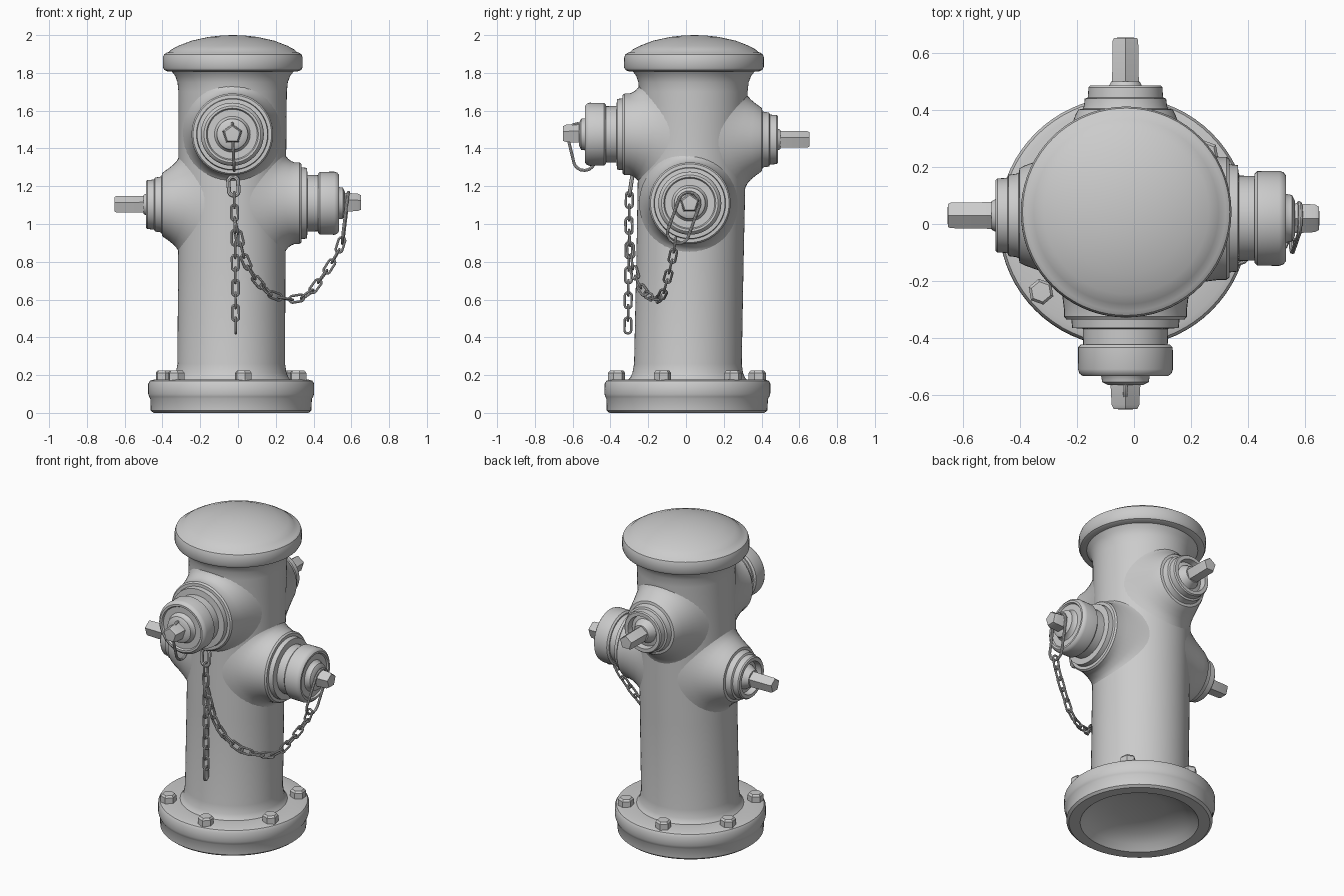
import bpy, bmesh
from math import sin, cos, pi, tau, sqrt, radians, copysign
from mathutils import Vector

if "Cube" in bpy.data.objects:
    bpy.data.objects.remove(bpy.data.objects["Cube"])

Z = Vector((0, 0, 1))
X = Vector((1, 0, 0))
BODY_R = 0.285


def centre(z):
    """Axis of the slightly leaning barrel."""
    return Vector((-0.037 + 0.005 * z, 0.005 + 0.02 * z, 0))


def finish(name, bm, angle=35):
    bmesh.ops.remove_doubles(bm, verts=bm.verts, dist=1e-5)
    bmesh.ops.recalc_face_normals(bm, faces=bm.faces)
    me = bpy.data.meshes.new(name)
    bm.to_mesh(me)
    bm.free()
    me.shade_smooth()
    me.set_sharp_from_angle(angle=radians(angle))
    ob = bpy.data.objects.new(name, me)
    bpy.context.collection.objects.link(ob)
    return ob


def skin(bm, rings, loop=False):
    vs = [[bm.verts.new(p) for p in ring] for ring in rings]
    pairs = list(zip(vs, vs[1:] + vs[:1])) if loop else list(zip(vs, vs[1:]))
    for a, b in pairs:
        n = len(a)
        for i in range(n):
            j = (i + 1) % n
            bm.faces.new((a[i], a[j], b[j], b[i]))
    return vs


def upright(name, profile, segs=72):
    """Lathe (radius, z) points around the barrel axis."""
    bm = bmesh.new()
    skin(bm, [[centre(z) + Vector((r * cos(tau * i / segs), r * sin(tau * i / segs), z))
               for i in range(segs)] for r, z in profile])
    return finish(name, bm)


def sideways(name, o, d, profile, flare=(), flare_end=0.3, segs=48):
    """Lathe (radius, distance) along d; flare (radius, t) blends from the barrel surface."""
    u = Z.cross(d)
    base = centre(o.z).dot(d)
    rings = []
    for r, t in flare:
        ring = []
        for i in range(segs):
            a = pi / 2 + tau * i / segs
            surf = base + sqrt(BODY_R ** 2 - (r * cos(a)) ** 2) - 0.006
            ring.append(o + u * r * cos(a) + Z * r * sin(a) + d * (surf + (flare_end - surf) * t))
        rings.append(ring)
    for r, s in profile:
        rings.append([o + u * r * cos(pi / 2 + tau * i / segs)
                      + Z * r * sin(pi / 2 + tau * i / segs) + d * s for i in range(segs)])
    bm = bmesh.new()
    skin(bm, rings)
    return finish(name, bm)


def add_link(bm, p, q, width, wire, turn):
    """One stretched ring of wire from p to q."""
    a = (q - p).normalized()
    ref = X if abs(a.x) < 0.8 else Z
    side = a.cross(ref).normalized()
    if turn:
        side = a.cross(side)
    b = a.cross(side)
    mid, half = (p + q) / 2, (q - p).length / 2 - width
    rings = []
    for i in range(16):
        t = tau * (i + 0.5) / 16
        out = a * cos(t) + side * sin(t)
        c = mid + out * width + a * copysign(half, cos(t))
        rings.append([c + wire * (out * cos(tau * k / 8) + b * sin(tau * k / 8)) for k in range(8)])
    skin(bm, rings, loop=True)


def chain(name, pts, pitch=0.066):
    pts = [Vector(p) for p in pts]
    lens = [(b - a).length for a, b in zip(pts, pts[1:])]
    n = round(sum(lens) / pitch)

    def at(s):
        for p, q, l in zip(pts, pts[1:], lens):
            if s <= l:
                return p.lerp(q, s / l)
            s -= l
        return pts[-1]
    step = sum(lens) / n
    bm = bmesh.new()
    for i in range(n):
        p, q = at(i * step), at((i + 1) * step)
        ext = (q - p).normalized() * 0.009
        add_link(bm, p - ext, q + ext, 0.018, 0.0065, i % 2)
    return finish(name, bm)


# Base flange with hollow underside
upright("base_flange", [(0, 0.10), (0.15, 0.095), (0.25, 0.07), (0.31, 0.035), (0.345, 0), (0.41, 0),
                        (0.425, 0.012), (0.428, 0.075), (0.434, 0.085), (0.439, 0.10), (0.439, 0.155),
                        (0.43, 0.17), (0.41, 0.176), (0.32, 0.178), (0.2, 0.178)])

# Barrel, filleted at the foot and flared under the lid
upright("barrel", [(0.32, 0.17), (0.305, 0.185), (0.293, 0.21), (0.285, 0.26), (0.284, 0.8), (0.285, 1.3),
                   (0.287, 1.70), (0.292, 1.75), (0.305, 1.785), (0.325, 1.81), (0.2, 1.83)])

# Domed lid
upright("lid", [(0.28, 1.808), (0.345, 1.808), (0.362, 1.815), (0.37, 1.83), (0.37, 1.88), (0.364, 1.898),
                (0.35, 1.907), (0.338, 1.911), (0.325, 1.924), (0.29, 1.943), (0.22, 1.97), (0.13, 1.99),
                (0.06, 1.998), (0, 2.0)])

# Six hex bolts on the flange
for k in range(6):
    ang = radians(40 + 60 * k)
    c = centre(0) + Vector((cos(ang), sin(ang), 0)) * 0.378
    bm = bmesh.new()
    skin(bm, [[c + Vector((r * cos(ang + tau * i / 6), r * sin(ang + tau * i / 6), z)) for i in range(6)]
              for r, z in [(0.046, 0.16), (0.046, 0.212), (0.036, 0.224), (0, 0.225)]])
    finish(f"flange_bolt_{k + 1}", bm, 20)

# Capped outlets: front and right
for label, o, d in [("front", Vector((-0.03, 0, 1.475)), Vector((0, -1, 0))),
                    ("right", Vector((0, 0.02, 1.11)), Vector((1, 0, 0)))]:
    sideways(label + "_outlet", o, d,
             [(0.216, 0.30), (0.216, 0.325), (0.208, 0.335), (0.19, 0.336), (0.187, 0.365), (0.15, 0.368),
              (0.148, 0.44)],
             flare=[(0.268, 0), (0.25, 0.12), (0.235, 0.35), (0.222, 0.7)])
    sideways(label + "_outlet_cap", o, d,
             [(0.12, 0.423), (0.156, 0.423), (0.166, 0.433), (0.167, 0.51), (0.162, 0.525), (0.15, 0.534),
              (0.138, 0.534), (0.132, 0.524), (0.095, 0.524), (0.085, 0.535), (0.082, 0.555),
              (0.06, 0.566), (0, 0.566)])
    sideways(label + "_cap_nut", o, d,
             [(0.056, 0.55), (0.051, 0.635), (0.043, 0.65), (0, 0.652)], segs=5)

# Plugged sockets with long stems: back and left
for label, o, d in [("back", Vector((-0.03, 0, 1.447)), Vector((0, 1, 0))),
                    ("left", Vector((0, 0.03, 1.103)), Vector((-1, 0, 0)))]:
    sideways(label + "_socket", o, d,
             [(0.166, 0.402), (0.15, 0.405), (0.146, 0.415), (0.143, 0.44), (0.132, 0.445), (0.13, 0.48),
              (0.124, 0.487), (0.102, 0.487), (0.097, 0.45), (0.075, 0.455), (0.05, 0.50), (0, 0.50)],
             flare=[(0.26, 0), (0.235, 0.12), (0.212, 0.35), (0.19, 0.65), (0.175, 0.9)], flare_end=0.4)
    sideways(label + "_stem", o - Z * 0.003, d,
             [(0.05, 0.46), (0.047, 0.645), (0.042, 0.654), (0, 0.655)], segs=5)

# Wire loops around the cap nuts
for label, p, q, turn in [("front", (-0.03, -0.585, 1.53), (-0.02, -0.525, 1.285), 1),
                          ("right", (0.585, 0.035, 1.165), (0.552, -0.06, 0.90), 0)]:
    bm = bmesh.new()
    p, q = Vector(p), Vector(q)
    if label == "right":
        turn = 0
    add_link(bm, p, q, 0.058, 0.008, turn ^ (label == "front"))
    finish(label + "_nut_loop", bm)

# Chain eyelet, hanging chain and draped chain
bm = bmesh.new()
add_link(bm, Vector((-0.028, -0.285, 1.25)), Vector((-0.02, -0.30, 1.15)), 0.026, 0.011, 1)
finish("chain_eyelet", bm)
chain("hanging_chain", [(-0.02, -0.30, 1.16), (-0.015, -0.302, 0.9), (-0.012, -0.308, 0.43)])
chain("draped_chain", [(-0.015, -0.305, 1.02), (0.026, -0.292, 0.84), (0.06, -0.28, 0.76),
                       (0.105, -0.257, 0.69), (0.17, -0.215, 0.63), (0.25, -0.165, 0.60), (0.32, -0.14, 0.60),
                       (0.38, -0.12, 0.63), (0.475, -0.085, 0.76), (0.53, -0.065, 0.85), (0.552, -0.055, 0.92)])
